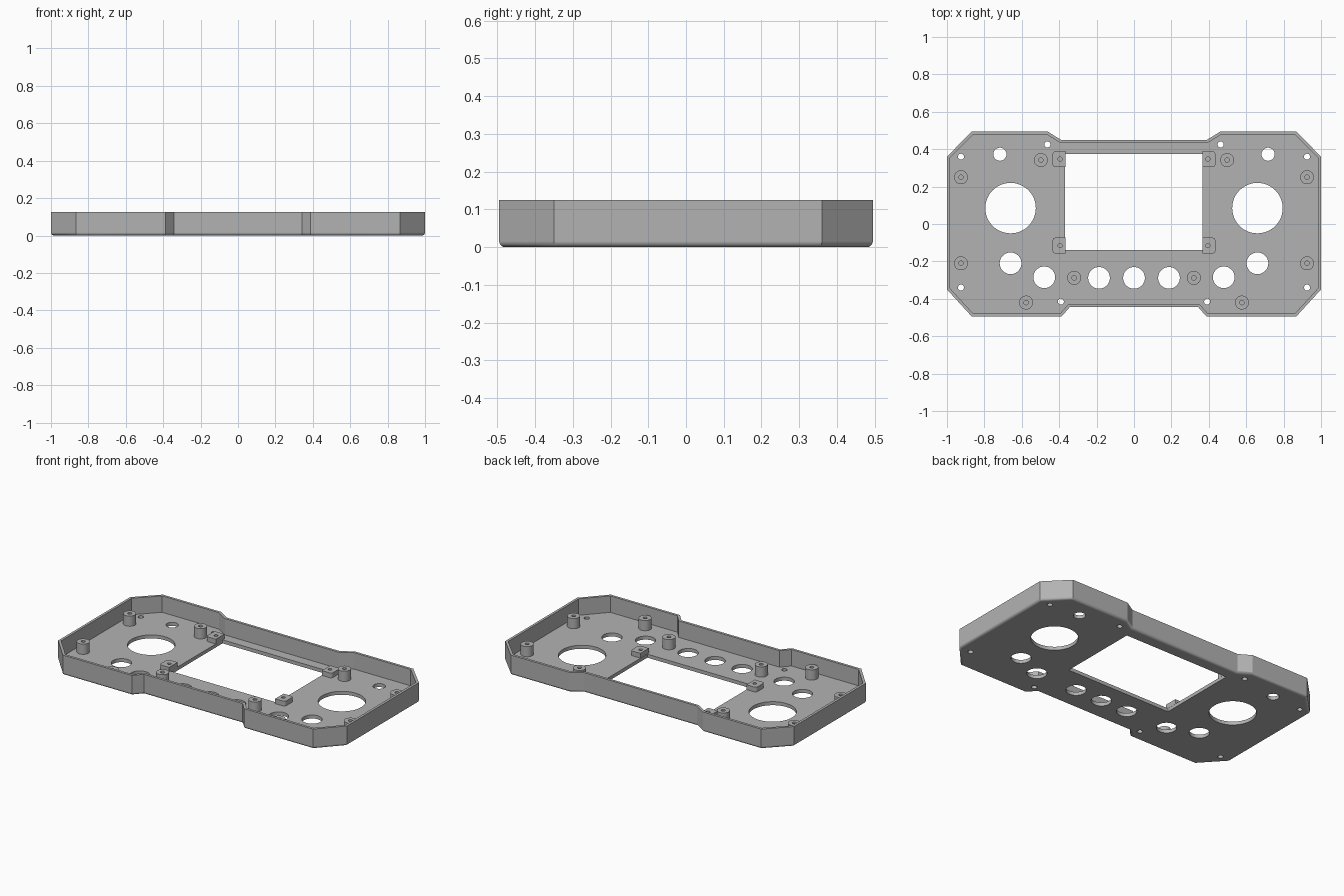
import bpy, bmesh, math
from mathutils import Matrix, Vector

if "Cube" in bpy.data.objects:
    bpy.data.objects.remove(bpy.data.objects["Cube"])

HEIGHT, FLOOR, WALL, FILLET = 0.125, 0.022, 0.016, 0.016
SIDES = 48

grey = bpy.data.materials.new("plain grey")
grey.use_nodes = True
colour = (0.45, 0.45, 0.45, 1)
grey.diffuse_color = colour
grey.node_tree.nodes["Principled BSDF"].inputs["Base Color"].default_value = colour


def make_object(name, bm):
    bmesh.ops.recalc_face_normals(bm, faces=bm.faces)
    mesh = bpy.data.meshes.new(name)
    bm.to_mesh(mesh)
    bm.free()
    mesh.materials.append(grey)
    obj = bpy.data.objects.new(name, mesh)
    bpy.context.collection.objects.link(obj)
    return obj


def add_cylinder(bm, x, y, radius, low, high):
    return bmesh.ops.create_cone(
        bm, cap_ends=True, segments=SIDES, radius1=radius, radius2=radius,
        depth=high - low, matrix=Matrix.Translation((x, y, (low + high) / 2)))["verts"]


def add_box(bm, x0, x1, y0, y1, low, high):
    centre = ((x0 + x1) / 2, (y0 + y1) / 2, (low + high) / 2)
    size = (x1 - x0, y1 - y0, high - low, 1)
    return bmesh.ops.create_cube(
        bm, size=1, matrix=Matrix.Translation(centre) @ Matrix.Diagonal(size))["verts"]


def cut(obj, cutter):
    """Subtract the cutter, bake the result and drop the cutter."""
    mod = obj.modifiers.new("cut", 'BOOLEAN')
    mod.operation, mod.solver, mod.object = 'DIFFERENCE', 'EXACT', cutter
    cutter.hide_render = True
    baked = bpy.data.meshes.new_from_object(
        obj.evaluated_get(bpy.context.evaluated_depsgraph_get()))
    obj.modifiers.clear()
    obj.data = baked
    bpy.data.objects.remove(cutter)


def smooth(obj):
    bpy.ops.object.select_all(action='DESELECT')
    obj.select_set(True)
    bpy.context.view_layer.objects.active = obj
    bpy.ops.object.shade_smooth_by_angle(angle=math.radians(30))
    obj.modifiers.new("even shading", 'WEIGHTED_NORMAL').keep_sharp = True


def mirrored(points):
    return [(s * x, y) for x, y in points for s in (-1, 1)]


# Tray: outlined prism, hollowed from the top, rounded along the bottom
half = [(0.39, 0.45), (0.463, 0.495), (0.867, 0.495), (1, 0.36),
        (1, -0.35), (0.867, -0.495), (0.388, -0.495), (0.342, -0.443)]
outline = half + [(-x, y) for x, y in reversed(half)]
bm = bmesh.new()
base = bm.faces.new([bm.verts.new((x, y, 0)) for x, y in outline])
raised = bmesh.ops.extrude_face_region(bm, geom=[base], use_keep_orig=True)["geom"]
top_verts = [g for g in raised if isinstance(g, bmesh.types.BMVert)]
top = next(g for g in raised if isinstance(g, bmesh.types.BMFace))
bmesh.ops.translate(bm, verts=top_verts, vec=(0, 0, HEIGHT))
bmesh.ops.recalc_face_normals(bm, faces=bm.faces)
bmesh.ops.inset_region(bm, faces=[top], thickness=WALL, use_even_offset=True)
pocket = bmesh.ops.extrude_discrete_faces(bm, faces=[top])["faces"][0]
bmesh.ops.translate(bm, verts=pocket.verts, vec=(0, 0, FLOOR - HEIGHT))
rim = [e for e in bm.edges if all(v.co.z < 0.001 for v in e.verts)]
bmesh.ops.bevel(bm, geom=rim, offset=FILLET, segments=5, profile=0.5, affect='EDGES')
tray = make_object("tray", bm)

# Openings through the floor: screen, dials, buttons and screw holes
openings = [
    (0.135, mirrored([(0.66, 0.085)])),
    (0.035, mirrored([(0.717, 0.373)])),
    (0.058, mirrored([(0.66, -0.21), (0.48, -0.285), (0.187, -0.288)]) + [(0, -0.288)]),
    (0.016, mirrored([(0.925, 0.36), (0.463, 0.425), (0.925, -0.34), (0.391, -0.415)])),
]
bm = bmesh.new()
add_box(bm, -0.368, 0.366, -0.14, 0.373, -0.1, 0.1)
for radius, places in openings:
    for x, y in places:
        add_cylinder(bm, x, y, radius, -0.1, 0.1)
cut(tray, make_object("opening_cutter", bm))
smooth(tray)

# Mounting posts with blind screw holes
posts = mirrored([(0.925, 0.25), (0.925, -0.21), (0.498, 0.342),
                  (0.32, -0.288), (0.577, -0.42)])
for i, (x, y) in enumerate(posts):
    bm = bmesh.new()
    add_cylinder(bm, x, y, 0.037, FLOOR - 0.002, 0.086)
    cap = max(bm.faces, key=lambda f: f.calc_center_median().z)
    bmesh.ops.inset_region(bm, faces=[cap], thickness=0.025, use_even_offset=True)
    hole = bmesh.ops.extrude_discrete_faces(bm, faces=[cap])["faces"][0]
    bmesh.ops.translate(bm, verts=hole.verts, vec=(0, 0, -0.05))
    smooth(make_object(f"mounting_post_{i + 1}", bm))

# Screen tabs: small blocks with rounded outer corners and a screw hole
for i, (x, y) in enumerate(mirrored([(0.395, 0.347), (0.395, -0.115)])):
    side = math.copysign(1, x)
    inner, outer = side * 0.367, side * 0.435
    bm = bmesh.new()
    add_box(bm, min(inner, outer), max(inner, outer), y - 0.042, y + 0.042,
            FLOOR - 0.002, 0.052)
    corners = [e for e in bm.edges
               if abs((e.verts[0].co - e.verts[1].co).normalized().z) > 0.9
               and abs(e.verts[0].co.x) > 0.4]
    bmesh.ops.bevel(bm, geom=corners, offset=0.015, segments=5, profile=0.5,
                    affect='EDGES')
    tab = make_object(f"screen_tab_{i + 1}", bm)
    bm = bmesh.new()
    add_cylinder(bm, x, y, 0.011, 0.03, 0.1)
    cut(tab, make_object("tab_cutter", bm))
    smooth(tab)
